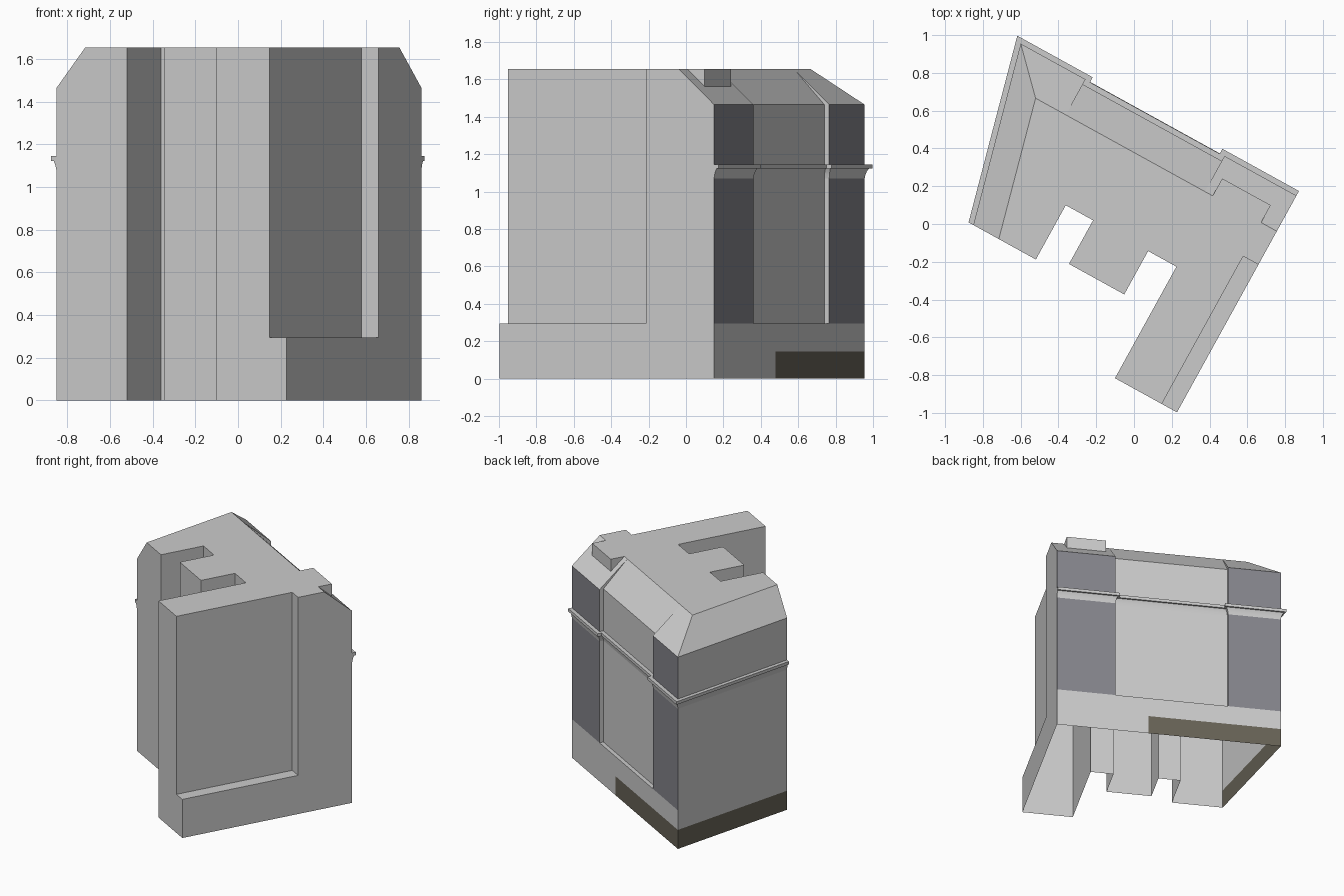
import bpy, bmesh, math
from mathutils import Vector, Matrix

cube = bpy.data.objects.get("Cube")
if cube:
    bpy.data.objects.remove(cube, do_unlink=True)

BASE, EAVE, TOP, RIDGE = 0.295, 1.465, 1.655, 0.215
BAY_A, BAY_B, INSET = 0.435, 1.275, 0.03      # recessed middle of the back wall
BAND, BAND_START = 0.145, 0.683               # dark plinth band
CORNER, END = Vector((1.667, 0)), Vector((1.423, 0.962))

# Local axes: x along the back wall, y towards the front
PLACE = Matrix.Translation((0.86, 0.15, 0)) @ Matrix.Rotation(math.radians(151.13), 4, 'Z')


def material(name, color):
    m = bpy.data.materials.new(name)
    m.use_nodes = True
    m.diffuse_color = (*color, 1)
    m.node_tree.nodes["Principled BSDF"].inputs["Base Color"].default_value = (*color, 1)
    return m


grey = material("plaster_grey", (0.6, 0.6, 0.6))
slate = material("slate_panel", (0.235, 0.235, 0.262))
brown = material("plinth_brown", (0.137, 0.124, 0.094))


def finish(name, bm, mats=(grey,)):
    me = bpy.data.meshes.new(name)
    bm.to_mesh(me)
    bm.free()
    for m in mats:
        me.materials.append(m)
    ob = bpy.data.objects.new(name, me)
    bpy.context.collection.objects.link(ob)
    return ob


def prism(points, shift):
    """Closed prism from a 3D polygon moved along a vector."""
    bm = bmesh.new()
    face = bm.faces.new([bm.verts.new(p) for p in points])
    ext = bmesh.ops.extrude_face_region(bm, geom=[face], use_keep_orig=True)
    moved = [g for g in ext["geom"] if isinstance(g, bmesh.types.BMVert)]
    bmesh.ops.translate(bm, verts=moved, vec=shift)
    bmesh.ops.recalc_face_normals(bm, faces=bm.faces)
    return bm


def along_back(profile, x0, x1):
    return prism([(x0, y, z) for y, z in profile], (x1 - x0, 0, 0))


def slice_off(bm, point, normal):
    geom = bm.verts[:] + bm.edges[:] + bm.faces[:]
    cut = bmesh.ops.bisect_plane(bm, geom=geom, plane_co=point, plane_no=normal, clear_outer=True)
    edges = [g for g in cut["geom_cut"] if isinstance(g, bmesh.types.BMEdge)]
    bmesh.ops.contextual_create(bm, geom=edges)


# Building mass with its sloped roof sides
plan = [(0, 0), CORNER, END, (1.045, 0.962), (1.045, 0.634), (0.88, 0.634),
        (0.88, 0.898), (0.546, 0.898), (0.546, 0.636), (0.375, 0.636),
        (0.375, 1.31), (0, 1.31)]
bm = prism([(x, y, 0) for x, y in plan], (0, 0, TOP))
rise = TOP - EAVE
slice_off(bm, (0, 0, EAVE), Vector((0, -rise, RIDGE)))
edge = (END - CORNER).to_3d()
slope = Vector((-0.154, 0, rise))
normal = edge.cross(slope)
slice_off(bm, (*CORNER, EAVE), normal if normal.z > 0 else -normal)
bmesh.ops.recalc_face_normals(bm, faces=bm.faces)
body = finish("building_body", bm, (grey, slate, brown))

# Recesses in the back wall and the side wall
grade = rise / (RIDGE - INSET)
back = [(-0.1, BASE), (INSET, BASE), (INSET, EAVE), (0.25, EAVE + grade * 0.2205), (-0.1, 1.7)]
cutters = [finish("back_recess_cutter", along_back(back, BAY_A, BAY_B)),
           finish("side_recess_cutter",
                  along_back([(0.417, BASE), (1.4, BASE), (1.4, 1.8), (0.417, 1.8)], -0.1, 0.092))]
for cutter in cutters:
    cutter.hide_render = True
    mod = body.modifiers.new("recess", 'BOOLEAN')
    mod.operation, mod.solver, mod.object = 'DIFFERENCE', 'EXACT', cutter
bpy.context.view_layer.update()
result = bpy.data.meshes.new_from_object(body.evaluated_get(bpy.context.evaluated_depsgraph_get()))
body.modifiers.clear()
body.data = result
for cutter in cutters:
    bpy.data.objects.remove(cutter, do_unlink=True)

# Open underside, wall panels and plinth band
bm = bmesh.new()
bm.from_mesh(result)
bm.normal_update()
bmesh.ops.delete(bm, geom=[f for f in bm.faces if f.normal.z < -0.9 and f.calc_center_median().z < 0.01],
                 context='FACES_ONLY')
side_normal = Vector((-edge.y, edge.x, 0)).normalized()


def on_back(f):
    return f.normal.y < -0.99 and f.calc_center_median().y < 0.01


def on_side(f):
    return abs(f.normal.dot(side_normal)) > 0.99


def split(rule, point, normal):
    faces = [f for f in bm.faces if rule(f)]
    geom = set(faces) | {e for f in faces for e in f.edges} | {v for f in faces for v in f.verts}
    bmesh.ops.bisect_plane(bm, geom=list(geom), plane_co=point, plane_no=normal)
    bm.normal_update()


split(on_back, (0, 0, BASE), (0, 0, 1))
split(lambda f: on_back(f) or on_side(f), (0, 0, BAND), (0, 0, 1))
split(lambda f: on_back(f) and f.calc_center_median().z < BAND, (BAND_START, 0, 0), (1, 0, 0))
for f in bm.faces:
    c = f.calc_center_median()
    f.material_index = 0
    if on_back(f) and c.z > BASE:
        f.material_index = 1
    elif c.z < BAND and (on_side(f) or on_back(f) and c.x > BAND_START):
        f.material_index = 2
bm.to_mesh(result)
bm.free()

# Flat-topped dormer on the back roof slope
dormer_y = 0.11
dormer = finish("roof_dormer", along_back(
    [(dormer_y, EAVE + rise * dormer_y / RIDGE), (dormer_y, TOP), (RIDGE, TOP)], 0.095, 0.388))

# Cornice swept around the back and one side with mitred corners
path = [Vector(p) for p in ((0, 0), (BAY_A, 0), (BAY_A, INSET), (BAY_B, INSET), (BAY_B, 0))] + [CORNER, END]
normals = []
for p, q in zip(path, path[1:]):
    d = (q - p).normalized()
    normals.append(Vector((d.y, -d.x)))
miters = [normals[0]]
miters += [(m + n) / (1 + m.dot(n)) for m, n in zip(normals, normals[1:])]
miters.append(Vector((1 / normals[-1].x, 0)))
profile = [(0, 1.07), (0.003, 1.09), (0.008, 1.107), (0.015, 1.122),
           (0.028, 1.122), (0.028, 1.145), (0, 1.145)]
bm = bmesh.new()
rings = [[bm.verts.new((*(p + m * o), z)) for o, z in profile] for p, m in zip(path, miters)]
for r, s in zip(rings, rings[1:]):
    for i in range(len(profile) - 1):
        bm.faces.new((r[i], s[i], s[i + 1], r[i + 1]))
bm.faces.new(rings[0])
bm.faces.new(rings[-1][::-1])
bmesh.ops.recalc_face_normals(bm, faces=bm.faces)
cornice = finish("cornice", bm)
bpy.ops.object.select_all(action='DESELECT')
cornice.select_set(True)
bpy.context.view_layer.objects.active = cornice
bpy.ops.object.shade_smooth_by_angle(angle=math.radians(30))

for ob in (body, dormer, cornice):
    ob.data.transform(PLACE)
